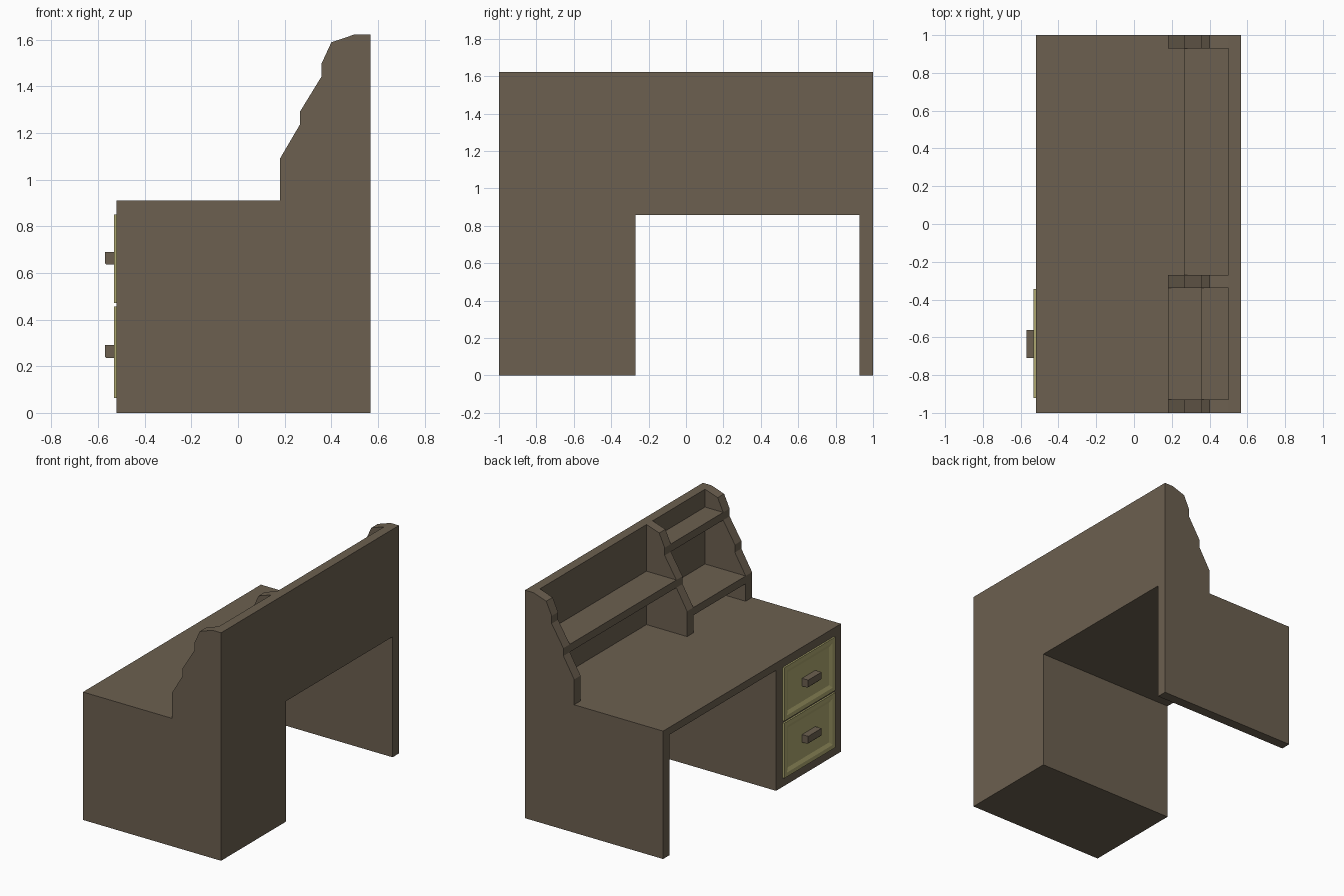
import bpy, bmesh

if "Cube" in bpy.data.objects:
    bpy.data.objects.remove(bpy.data.objects["Cube"])


def material(name, rgb):
    m = bpy.data.materials.new(name)
    m.diffuse_color = (*rgb, 1)
    m.use_nodes = True
    m.node_tree.nodes["Principled BSDF"].inputs["Base Color"].default_value = m.diffuse_color
    return m


WOOD = material("brown_wood", (0.15, 0.117, 0.08))
PALE = material("pale_wood", (0.42, 0.39, 0.16))


def finish(bm, name, mat):
    bmesh.ops.recalc_face_normals(bm, faces=bm.faces)
    mesh = bpy.data.meshes.new(name)
    bm.to_mesh(mesh)
    bm.free()
    mesh.materials.append(mat)
    ob = bpy.data.objects.new(name, mesh)
    bpy.context.collection.objects.link(ob)
    return ob


def extrude_profile(name, pts, y0, y1, mat=WOOD):
    """Extrude an (x, z) outline along y."""
    bm = bmesh.new()
    face = bm.faces.new([bm.verts.new((x, y0, z)) for x, z in pts])
    ext = bmesh.ops.extrude_face_region(bm, geom=[face])
    verts = [g for g in ext["geom"] if isinstance(g, bmesh.types.BMVert)]
    bmesh.ops.translate(bm, verts=verts, vec=(0, y1 - y0, 0))
    return finish(bm, name, mat)


def box(name, x0, x1, y0, y1, z0, z1, mat=WOOD):
    return extrude_profile(name, [(x0, z0), (x1, z0), (x1, z1), (x0, z1)], y0, y1, mat)


def drawer_front(name, z0, z1):
    """Slab with a raised rim and a sloped recess on the -x face."""
    x0, x1, y0, y1 = -0.532, -0.518, -0.92, -0.345
    bm = bmesh.new()

    def ring(x, d):
        return [bm.verts.new((x, y, z)) for y, z in
                ((y0 + d, z0 + d), (y1 - d, z0 + d), (y1 - d, z1 - d), (y0 + d, z1 - d))]

    rings = [ring(x1, 0), ring(x0, 0), ring(x0, 0.03), ring(x0 + 0.011, 0.055)]
    for a, b in zip(rings, rings[1:]):
        for i in range(4):
            j = (i + 1) % 4
            bm.faces.new((a[i], a[j], b[j], b[i]))
    bm.faces.new(rings[0])
    bm.faces.new(rings[-1])
    return finish(bm, name, PALE)


FRONT, BACK = -0.52, 0.567

# Stepped edge of the hutch sides
steps = [(BACK, 1.622), (0.50, 1.622), (0.40, 1.588), (0.357, 1.495), (0.357, 1.44),
         (0.265, 1.29), (0.265, 1.235), (0.18, 1.09), (0.18, 0.91)]
side = [(FRONT, 0), (BACK, 0)] + steps + [(FRONT, 0.91)]

# Side panels and hutch divider
extrude_profile("left_side_panel", side, 0.928, 1.0)
extrude_profile("right_side_panel", side, -1.0, -0.928)
extrude_profile("hutch_divider", [(BACK - 0.067, 0.91), (0.50, 1.622)] + steps[2:], -0.34, -0.27)

# Desktop, drawer cabinet and hutch back
box("desktop", FRONT, BACK, -0.928, 0.928, 0.857, 0.91)
box("drawer_cabinet", FRONT, BACK, -0.928, -0.27, 0, 0.857)
box("hutch_back", 0.50, BACK, -0.928, 0.928, 0.91, 1.622)

# Shelves
box("wide_shelf", 0.265, 0.50, -0.27, 0.928, 1.235, 1.29)
box("lower_small_shelf", 0.18, 0.50, -0.928, -0.34, 1.035, 1.09)
box("upper_small_shelf", 0.357, 0.50, -0.928, -0.34, 1.44, 1.495)

# Drawers with bar pulls
for label, z0, z1, h in (("lower", 0.063, 0.455, 0.235), ("upper", 0.47, 0.85, 0.635)):
    drawer_front(label + "_drawer_front", z0, z1)
    pull = [(-0.52, h), (-0.564, h), (-0.57, h + 0.006), (-0.57, h + 0.055), (-0.52, h + 0.055)]
    extrude_profile(label + "_drawer_pull", pull, -0.71, -0.56)
